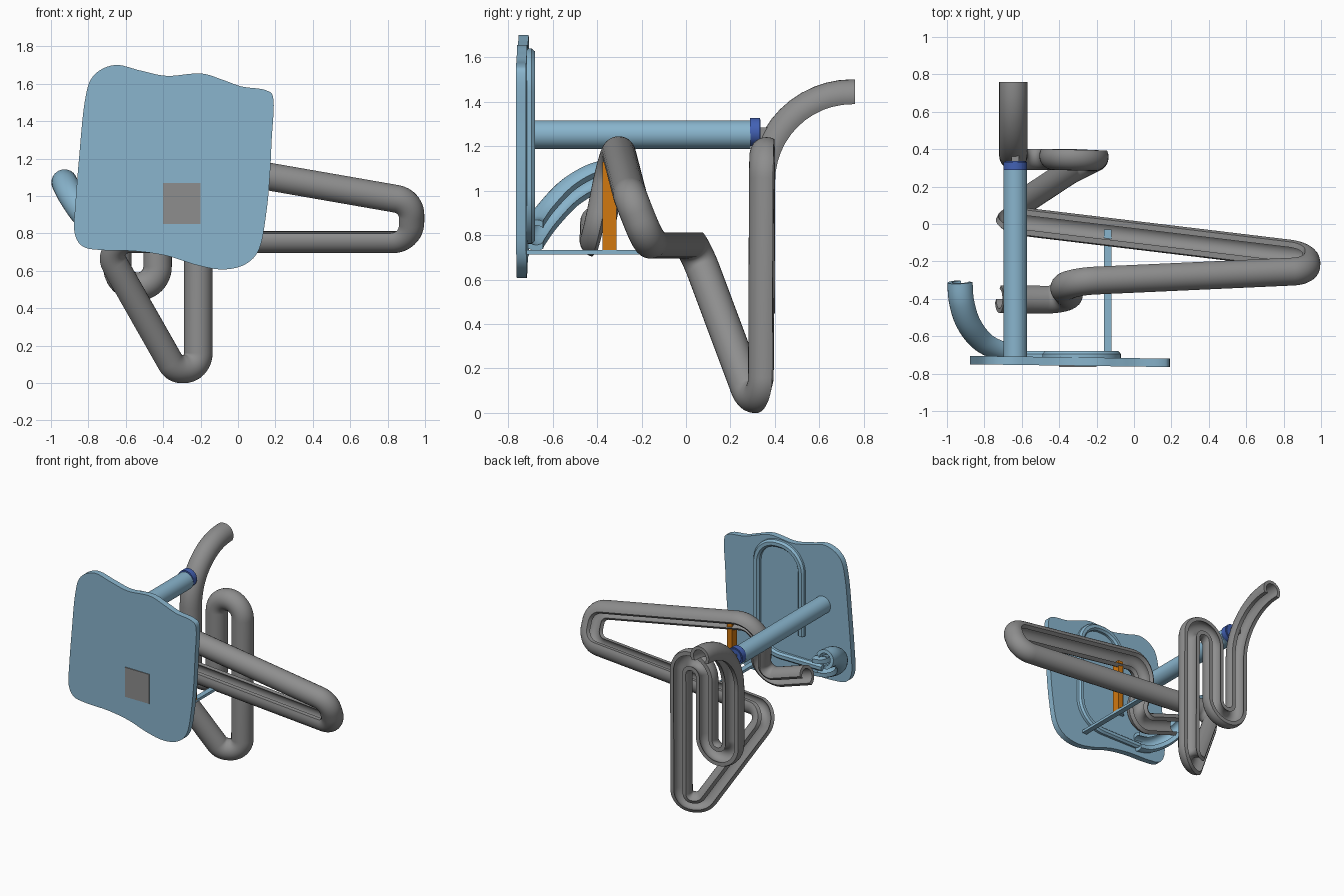
import bpy, bmesh, math
from mathutils import Vector, Quaternion

if "Cube" in bpy.data.objects:
    bpy.data.objects.remove(bpy.data.objects["Cube"])


def material(name, rgb):
    m = bpy.data.materials.new(name)
    m.diffuse_color = (*rgb, 1)
    m.use_nodes = True
    m.node_tree.nodes["Principled BSDF"].inputs["Base Color"].default_value = m.diffuse_color
    return m


GREY = material("grey", (0.27, 0.27, 0.27))
LIGHT_BLUE = material("light blue", (0.25, 0.46, 0.61))
DARK_BLUE = material("dark blue", (0.055, 0.12, 0.46))
ORANGE = material("orange", (0.64, 0.19, 0.005))


def finish(name, bm, mat, angle=35):
    bmesh.ops.recalc_face_normals(bm, faces=bm.faces)
    me = bpy.data.meshes.new(name)
    bm.to_mesh(me)
    bm.free()
    me.materials.append(mat)
    me.shade_smooth()
    me.set_sharp_from_angle(angle=math.radians(angle))
    ob = bpy.data.objects.new(name, me)
    bpy.context.collection.objects.link(ob)
    return ob


def box(name, lo, hi, mat):
    bm = bmesh.new()
    bmesh.ops.create_cube(bm, size=1)
    for v in bm.verts:
        v.co = [(a + b) / 2 + c * (b - a) for a, b, c in zip(lo, hi, v.co)]
    return finish(name, bm, mat)


def rod(name, x, z, y0, y1, r, mat):
    bm = bmesh.new()
    bmesh.ops.create_cone(bm, cap_ends=True, segments=32, radius1=r, radius2=r, depth=y1 - y0)
    for v in bm.verts:
        v.co = (x + v.co.x, (y0 + y1) / 2 + v.co.z, z + v.co.y)
    return finish(name, bm, mat)


def rounded(points, steps=12):
    """Path through (x, y, z, radius) corners, each replaced by an arc."""
    P = [Vector(p[:3]) for p in points]
    out = [P[0]]
    for i in range(1, len(P) - 1):
        a, b = (P[i - 1] - P[i]).normalized(), (P[i + 1] - P[i]).normalized()
        half = a.angle(b) / 2
        r = points[i][3]
        mid = P[i] + (a + b).normalized() * (r / math.sin(half))
        s = P[i] + a * (r / math.tan(half)) - mid
        e = P[i] + b * (r / math.tan(half)) - mid
        q = s.rotation_difference(e)
        for k in range(steps + 1):
            out.append(mid + Quaternion().slerp(q, k / steps) @ s)
    out.append(P[-1])
    clean = [out[0]]
    for p in out[1:]:
        if (p - clean[-1]).length > 0.004:
            clean.append(p)
    return clean


def spline(points, steps=8, closed=False):
    P = [Vector(p) for p in points]
    n = len(P)
    get = (lambda i: P[i % n]) if closed else (lambda i: P[max(0, min(n - 1, i))])
    out = []
    for i in range(n if closed else n - 1):
        a, b, c, d = (get(i + k) for k in (-1, 0, 1, 2))
        for k in range(steps):
            t = k / steps
            out.append(0.5 * (2 * b + (c - a) * t + (2 * a - 5 * b + 4 * c - d) * t * t
                              + (3 * b - a - 3 * c + d) * t ** 3))
    if not closed:
        out.append(P[-1])
    return out


def channel(r_out, r_in, cut):
    """C-shaped section open toward +u, as (u, v) points."""
    a, b = math.acos(cut / r_out), math.acos(cut / r_in)
    n = 18
    outer = [a + (2 * math.pi - 2 * a) * k / n for k in range(n + 1)]
    inner = [2 * math.pi - b - (2 * math.pi - 2 * b) * k / n for k in range(n + 1)]
    return ([(r_out * math.cos(t), r_out * math.sin(t)) for t in outer]
            + [(r_in * math.cos(t), r_in * math.sin(t)) for t in inner])


def sweep(name, path, section, normal, mat):
    bm = bmesh.new()
    n = Vector(normal)
    rings, last = [], None
    for i, p in enumerate(path):
        t = (path[min(i + 1, len(path) - 1)] - path[max(i - 1, 0)]).normalized()
        if last:
            n = last.rotation_difference(t) @ n
        n = (n - t * n.dot(t)).normalized()
        side = t.cross(n)
        rings.append([bm.verts.new(p + n * u + side * v) for u, v in section])
        last = t
    m = len(section)
    for a, b in zip(rings, rings[1:]):
        for k in range(m):
            bm.faces.new((a[k], a[(k + 1) % m], b[(k + 1) % m], b[k]))
    bm.faces.new(rings[0])
    bm.faces.new(rings[-1])
    return finish(name, bm, mat)


# Long bent grey channel: hook, upright loop, slanted leg, long side loop, short end
sweep("bent_channel", rounded([
    (-0.645, 0.76, 1.425, 0),
    (-0.645, 0.365, 1.425, 0.383),
    (-0.645, 0.365, 0.515, 0.107),
    (-0.43, 0.365, 0.515, 0.107),
    (-0.43, 0.365, 1.165, 0.107),
    (-0.212, 0.36, 1.165, 0.107),
    (-0.212, 0.355, 0.075, 0.085),
    (-0.345, 0.29, 0.075, 0.09),
    (-0.74, 0.03, 0.77, 0.10),
    (0.92, -0.17, 0.77, 0.10),
    (0.92, -0.25, 0.97, 0.09),
    (-0.40, -0.31, 1.20, 0.14),
    (-0.325, -0.405, 0.73, 0.10),
    (-0.72, -0.40, 0.86, 0)]),
    channel(0.076, 0.052, 0.036), (0, 0, -1), GREY)

# Wavy panel
outline = [(-.82, 1.5), (-.775, 1.64), (-.66, 1.70), (-.52, 1.67), (-.38, 1.642), (-.2, 1.655),
           (-.08, 1.62), (.02, 1.585), (.15, 1.565), (.19, 1.51), (.18, 1.3), (.17, 1.1),
           (.15, .9), (.115, .72), (.04, .635), (-.08, .607), (-.22, .63), (-.38, .68),
           (-.55, .705), (-.72, .71), (-.83, .73), (-.875, .81), (-.87, .95), (-.85, 1.2)]
bm = bmesh.new()
loop = spline(outline, 6, True)
layers = [[bm.verts.new((p.x, y - 0.014 * (p.x + 0.88), p.y)) for p in loop]
          for y in (-0.75, -0.705)]
for k in range(len(loop)):
    j = (k + 1) % len(loop)
    bm.faces.new((layers[0][k], layers[0][j], layers[1][j], layers[1][k]))
bm.faces.new(layers[0])
bm.faces.new(layers[1])
finish("panel", bm, LIGHT_BLUE)

# Grey square on the panel front
box("front_square", (-0.40, -0.764, 0.85), (-0.20, -0.756, 1.07), GREY)

# Raised ridge on the panel back
Y = -0.71
sweep("back_ridge", rounded([
    (-0.465, Y, 0.98, 0), (-0.465, Y, 1.615, 0.17), (-0.095, Y, 1.615, 0.17),
    (-0.095, Y, 0.785, 0.2), (-0.64, Y, 0.785, 0)]),
    [(0.015, -0.025), (0.03, -0.012), (0.03, 0.012), (0.015, 0.025), (-0.02, 0.025), (-0.02, -0.025)],
    (0, 1, 0), LIGHT_BLUE)

# Curved blue channel rising from the panel
sweep("panel_hook", spline([
    (-0.60, -0.675, 0.80), (-0.70, -0.665, 0.82), (-0.81, -0.615, 0.89),
    (-0.885, -0.52, 0.99), (-0.92, -0.41, 1.055), (-0.928, -0.31, 1.073)]),
    channel(0.07, 0.045, 0.032), (0, 1, 0), LIGHT_BLUE)

# Cross rod with collar and pin
rod("cross_rod", -0.635, 1.252, -0.715, 0.29, 0.064, LIGHT_BLUE)
rod("collar", -0.635, 1.265, 0.29, 0.336, 0.0645 - 0.0145 + 0.005, DARK_BLUE)
rod("collar_sleeve", -0.635, 1.264, 0.288, 0.332, 0.064, DARK_BLUE)
box("pin", (-0.655, 0.33, 1.235), (-0.615, 0.40, 1.285), GREY)

# Thin strut and orange post
box("strut", (-0.16, -0.715, 0.712), (-0.12, -0.03, 0.732), LIGHT_BLUE)
box("post", (-0.16, -0.375, 0.732), (-0.12, -0.312, 1.13), ORANGE)
